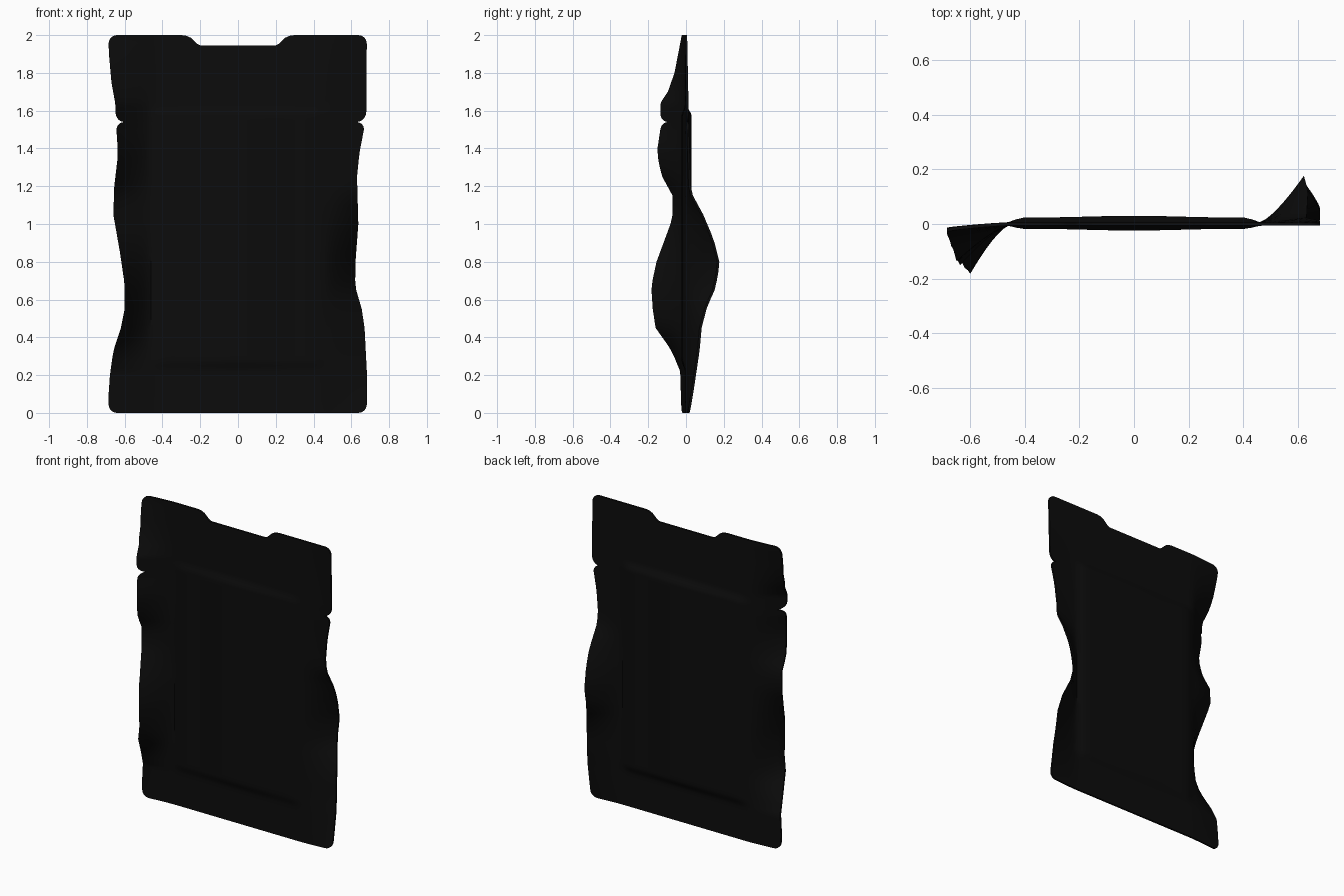
import bpy, bmesh, math

if "Cube" in bpy.data.objects:
    bpy.data.objects.remove(bpy.data.objects["Cube"])

black = bpy.data.materials.new("matte black foil")
black.diffuse_color = (0.0035, 0.0035, 0.0035, 1)
black.use_nodes = True
black.node_tree.nodes["Principled BSDF"].inputs["Base Color"].default_value = black.diffuse_color

# Edge outline and edge curl, as (height, value) profiles
LEFT_X = [(0, .685), (.1, .685), (.2, .678), (.33, .66), (.45, .62), (.55, .60), (.68, .60), (.85, .625),
          (1.05, .66), (1.2, .655), (1.37, .635), (1.52, .645), (1.64, .65), (1.75, .67), (1.92, .685), (2, .685)]
LEFT_Y = [(0, -.018), (.22, -.025), (.33, -.07), (.45, -.155), (.55, -.17), (.67, -.178), (.8, -.15),
          (1.03, -.065), (1.15, -.065), (1.26, -.125), (1.38, -.148), (1.5, -.13), (1.64, -.13),
          (1.7, -.09), (1.8, -.055), (1.97, -.022), (2, -.02)]
RIGHT_X = [(0, .682), (.22, .682), (.45, .67), (.55, .655), (.67, .62), (.8, .622), (1, .637),
           (1.25, .63), (1.38, .643), (1.5, .667), (1.6, .68), (2, .682)]
RIGHT_Y = [(0, .015), (.12, .035), (.33, .066), (.45, .077), (.56, .105), (.66, .15), (.79, .173),
           (.92, .14), (1.05, .085), (1.17, .02), (1.5, .01), (2, 0)]
TOP_Z = [(0, 1.945), (.2, 1.945), (.215, 1.953), (.25, 1.986), (.275, 1.997), (.3, 2), (1, 2)]
TEAR_Z, RADIUS, INNER = 1.54, .045, .46


def interp(profile, t):
    for (a, va), (b, vb) in zip(profile, profile[1:]):
        if t <= b:
            return va + (vb - va) * max(0, t - a) / (b - a)
    return profile[-1][1]


def ramp(d, width):
    t = min(1, max(0, d / width))
    return t * t * (3 - 2 * t)


def inset(z):
    # Rounds the four corners and the two tear notches
    d = min(abs(z - c) for c in (0, TEAR_Z, 2))
    return RADIUS - math.sqrt(RADIUS**2 - (RADIUS - d)**2) if d < RADIUS else 0


def point(col, z, face):
    side, value = col
    edge_x, edge_y = (LEFT_X, LEFT_Y) if side < 0 else (RIGHT_X, RIGHT_Y)
    edge = interp(edge_x, z)
    if value <= 1:                      # side seal, curling towards its edge
        x = INNER + (edge - inset(z) - INNER) * value
    else:                               # flat middle
        x = value - 2
    y = interp(edge_y, z) * max(0, (x - INNER) / (edge - INNER))**1.35
    # Raised middle panel inside the seals
    panel = ramp(.47 - x, .07) * ramp(z - .22, .06) * ramp(1.63 - z, .06)
    y += .003 * panel + face * (.006 + panel * (.018 + .003 * math.cos(9 * side * x)))
    # Cut-away in the top edge
    if z > 1.65:
        z = 1.65 + (z - 1.65) * (interp(TOP_Z, x) - 1.65) / .35
    return side * x, y, z


# Columns: values up to 1 run along the side seal, larger ones are 2 + x
middle = [.08, .15, .2, .215, .25, .275, .3, .35, .4, .43]
half = [2 + x for x in middle] + [i / 7 for i in range(8)]
columns = [(-1, v) for v in reversed(half)] + [(1, 2)] + [(1, v) for v in half]

# Rows: an even spread, denser at corners, notches and panel borders
rows = {round(i * .05, 3) for i in range(41)}
for d in (0, .002, .006, .012, .022, .034, .045):
    rows |= {d, round(2 - d, 3), round(TEAR_Z - d, 3), round(TEAR_Z + d, 3)}
rows |= {.22, .235, .265, .28, 1.615, 1.63}
rows = sorted(rows)

bm = bmesh.new()
front, back = ([[bm.verts.new(point(c, z, f)) for c in columns] for z in rows] for f in (-1, 1))
nr, nc = len(rows), len(columns)
for i in range(nr - 1):
    for j in range(nc - 1):
        for g in (front, back):
            bm.faces.new((g[i][j], g[i][j + 1], g[i + 1][j + 1], g[i + 1][j]))
# Thin rim joining both sheets
rim = ([(0, j) for j in range(nc)] + [(i, nc - 1) for i in range(1, nr)]
       + [(nr - 1, j) for j in range(nc - 2, -1, -1)] + [(i, 0) for i in range(nr - 2, 0, -1)])
for (a, b), (c, d) in zip(rim, rim[1:] + rim[:1]):
    bm.faces.new((front[a][b], front[c][d], back[c][d], back[a][b]))
bmesh.ops.recalc_face_normals(bm, faces=bm.faces)

mesh = bpy.data.meshes.new("foil_pouch")
bm.to_mesh(mesh)
bm.free()
mesh.materials.append(black)
pouch = bpy.data.objects.new("foil_pouch", mesh)
bpy.context.collection.objects.link(pouch)
bpy.context.view_layer.objects.active = pouch
pouch.select_set(True)
bpy.ops.object.shade_smooth_by_angle(angle=math.radians(35))
